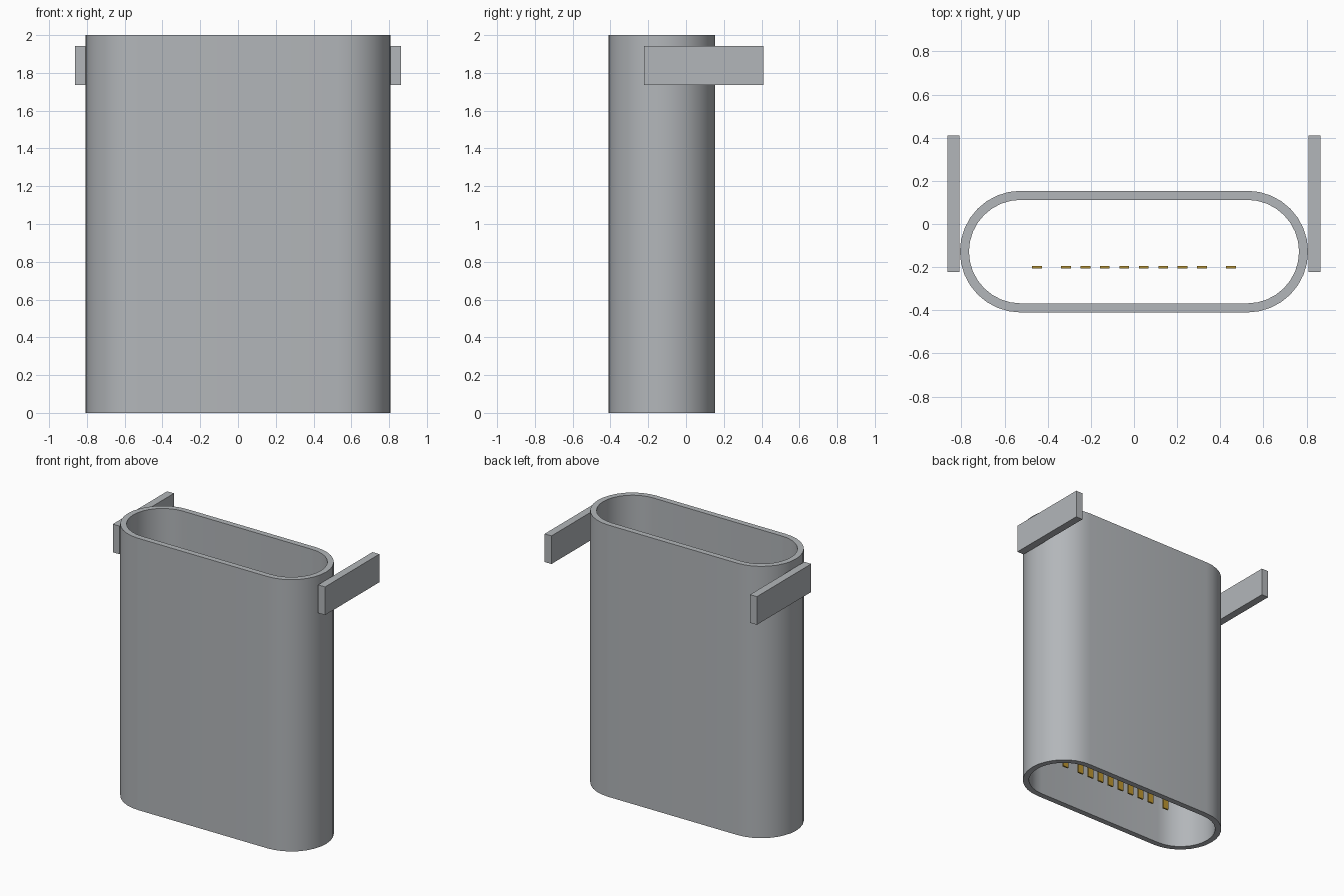
import bpy
import bmesh
from math import pi, sin, cos, radians

cube = bpy.data.objects.get("Cube")
if cube:
    bpy.data.objects.remove(cube, do_unlink=True)


def make_material(name, color, metallic=0.0):
    mat = bpy.data.materials.new(name)
    mat.use_nodes = True
    mat.diffuse_color = color
    mat.node_tree.nodes["Principled BSDF"].inputs["Base Color"].default_value = color
    return mat


steel = make_material("steel grey", (0.45, 0.47, 0.49, 1))
gold = make_material("contact gold", (0.5, 0.3, 0.03, 1))


def add_object(name, bm, mat):
    bmesh.ops.recalc_face_normals(bm, faces=bm.faces)
    mesh = bpy.data.meshes.new(name)
    bm.to_mesh(mesh)
    bm.free()
    mesh.materials.append(mat)
    obj = bpy.data.objects.new(name, mesh)
    bpy.context.collection.objects.link(obj)
    return obj


def add_box(name, low, high, mat):
    bm = bmesh.new()
    bmesh.ops.create_cube(bm, size=1)
    for v in bm.verts:
        v.co = [(a + b) / 2 + c * (b - a) for a, b, c in zip(low, high, v.co)]
    return add_object(name, bm, mat)


# Shell: a hollow slot-shaped tube, open at both ends
HALF_STRAIGHT, CENTRE_Y, HEIGHT, STEPS = 0.525, -0.128, 2.0, 16


def slot_ring(bm, radius, z):
    ring = []
    for side in (1, -1):
        for i in range(STEPS + 1):
            a = -pi / 2 + pi * i / STEPS
            ring.append(bm.verts.new((side * (HALF_STRAIGHT + radius * cos(a)),
                                      CENTRE_Y + side * radius * sin(a), z)))
    return ring


bm = bmesh.new()
rings = [slot_ring(bm, r, z) for r, z in
         ((0.282, 0), (0.282, HEIGHT), (0.24, HEIGHT), (0.24, 0))]
for k, ring in enumerate(rings):
    following = rings[(k + 1) % len(rings)]
    for i in range(len(ring)):
        j = (i + 1) % len(ring)
        bm.faces.new((ring[i], ring[j], following[j], following[i]))
shell = add_object("shell", bm, steel)
bpy.ops.object.select_all(action="DESELECT")
shell.select_set(True)
bpy.context.view_layer.objects.active = shell
bpy.ops.object.shade_smooth_by_angle(angle=radians(30))

# Mounting tabs on both sides, reaching past the back
for name, side in (("left_tab", 1), ("right_tab", -1)):
    inner, outer = side * 0.808, side * 0.864
    add_box(name, (min(inner, outer), -0.222, 1.735),
            (max(inner, outer), 0.41, 1.942), steel)

# Row of contacts inside: eight evenly spaced, one set apart at each end
offsets = [0.045 + 0.09 * i for i in range(4)] + [0.45]
for side, label in ((1, "left"), (-1, "right")):
    for n, offset in enumerate(offsets, 1):
        x = side * offset
        add_box(f"{label}_contact_{n}", (x - 0.0225, -0.206, 0.165),
                (x + 0.0225, -0.194, 0.9), gold)
